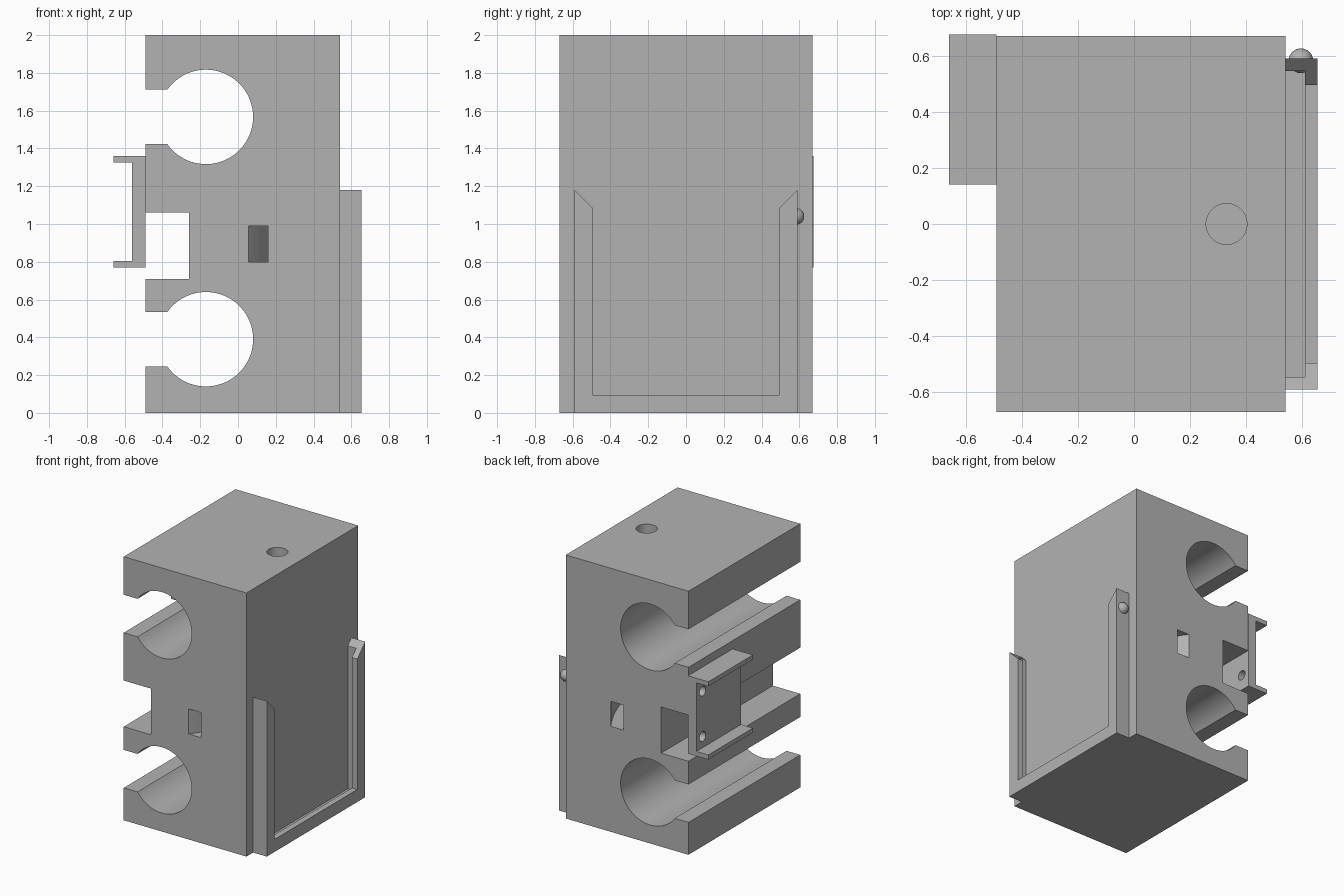
import bpy, bmesh, math
from mathutils import Vector

old = bpy.data.objects.get("Cube")
if old:
    bpy.data.objects.remove(old, do_unlink=True)

grey = bpy.data.materials.new("plain_grey")
grey.use_nodes = True
colour = (0.45, 0.45, 0.45, 1)
grey.diffuse_color = colour
grey.node_tree.nodes["Principled BSDF"].inputs["Base Color"].default_value = colour


def finish(name, bm):
    bmesh.ops.recalc_face_normals(bm, faces=bm.faces)
    mesh = bpy.data.meshes.new(name)
    bm.to_mesh(mesh)
    bm.free()
    mesh.materials.append(grey)
    obj = bpy.data.objects.new(name, mesh)
    bpy.context.collection.objects.link(obj)
    return obj


def prism(name, profile, axis, start, end):
    """Extrude a 2D profile along x, y or z."""
    place = {"x": lambda p, d: (d, p[0], p[1]),
             "y": lambda p, d: (p[0], d, p[1]),
             "z": lambda p, d: (p[0], p[1], d)}[axis]
    bm = bmesh.new()
    face = bm.faces.new([bm.verts.new(place(p, start)) for p in profile])
    ext = bmesh.ops.extrude_face_region(bm, geom=[face])
    shift = Vector(place((0, 0), end - start))
    verts = [g for g in ext["geom"] if isinstance(g, bmesh.types.BMVert)]
    bmesh.ops.translate(bm, vec=shift, verts=verts)
    return finish(name, bm)


def arc(cx, cy, r, a0, a1, steps):
    return [(cx + r * math.cos(a0 + (a1 - a0) * i / steps),
             cy + r * math.sin(a0 + (a1 - a0) * i / steps)) for i in range(steps + 1)]


def circle(cx, cy, r, steps=48):
    return arc(cx, cy, r, 0, 2 * math.pi, steps)[:-1]


def cut(obj, cutter):
    mod = obj.modifiers.new("cut", "BOOLEAN")
    mod.operation = "DIFFERENCE"
    mod.solver = "EXACT"
    mod.object = cutter
    with bpy.context.temp_override(object=obj, active_object=obj, selected_objects=[obj]):
        bpy.ops.object.modifier_apply(modifier=mod.name)
    bpy.data.objects.remove(cutter, do_unlink=True)


def smooth(obj):
    bpy.ops.object.select_all(action="DESELECT")
    obj.select_set(True)
    bpy.context.view_layer.objects.active = obj
    bpy.ops.object.shade_smooth_by_angle(angle=math.radians(30))


# Main block: side profile with two round open channels and a square slot
LEFT, RIGHT, HALF_Y = -0.49, 0.54, 0.67


def round_channel(cz):
    a = math.asin(0.144 / 0.25)
    bore = arc(-0.17, cz, 0.25, -math.pi + a, math.pi - a, 56)
    return [(LEFT, cz - 0.144)] + bore + [(LEFT, cz + 0.144)]


profile = [(RIGHT, 2), (RIGHT, 0), (LEFT, 0)]
profile += round_channel(0.39)
profile += [(LEFT, 0.71), (-0.26, 0.71), (-0.26, 1.06), (LEFT, 1.06)]
profile += round_channel(1.567)
profile += [(LEFT, 2)]
body = prism("main_block", profile, "y", -HALF_Y, HALF_Y)

# Curved strap passage running from the front to the back
cx, reach = -0.85, 0.8
outline = []
for x_mouth, flip in ((0.16, False), (0.055, True)):
    r = math.hypot(x_mouth - cx, HALF_Y)
    a = math.asin(reach / r)
    side = arc(cx, 0, r, -a, a, 40)
    outline += side[::-1] if flip else side
cut(body, prism("strap_cutter", outline, "z", 0.80, 0.99))

# Blind hole in the top
cut(body, prism("hole_cutter", circle(0.33, 0, 0.073), "z", 1.4, 2.1))
smooth(body)

# Side holder: a U-shaped rail with an overhanging lip and sloped ends


def u_profile(inner, floor, outer=0.59, top=1.18):
    low = top - (outer - inner)
    return [(-outer, 0), (outer, 0), (outer, top), (inner, low),
            (inner, floor), (-inner, floor), (-inner, low), (-outer, top)]


prism("holder_rail", u_profile(0.545, 0.05), "x", RIGHT, 0.61)
prism("holder_lip", u_profile(0.495, 0.095), "x", 0.61, 0.655)

# Small round stud on the back edge of the holder
bm = bmesh.new()
bmesh.ops.create_uvsphere(bm, u_segments=24, v_segments=16, radius=0.044)
bmesh.ops.translate(bm, vec=(0.595, 0.582, 1.04), verts=bm.verts)
smooth(finish("holder_stud", bm))

# C-shaped bracket on the open side, with two screw holes
tip, web = -0.66, -0.56
bracket = prism("side_bracket", [
    (LEFT, 0.77), (LEFT, 1.36), (tip, 1.36), (tip, 1.325),
    (web, 1.325), (web, 0.805), (tip, 0.805), (tip, 0.77)], "y", 0.14, 0.675)
for z in (0.89, 1.235):
    cut(bracket, prism("screw_cutter", circle(0.6, z, 0.037, 32), "x", -0.6, -0.45))
smooth(bracket)
